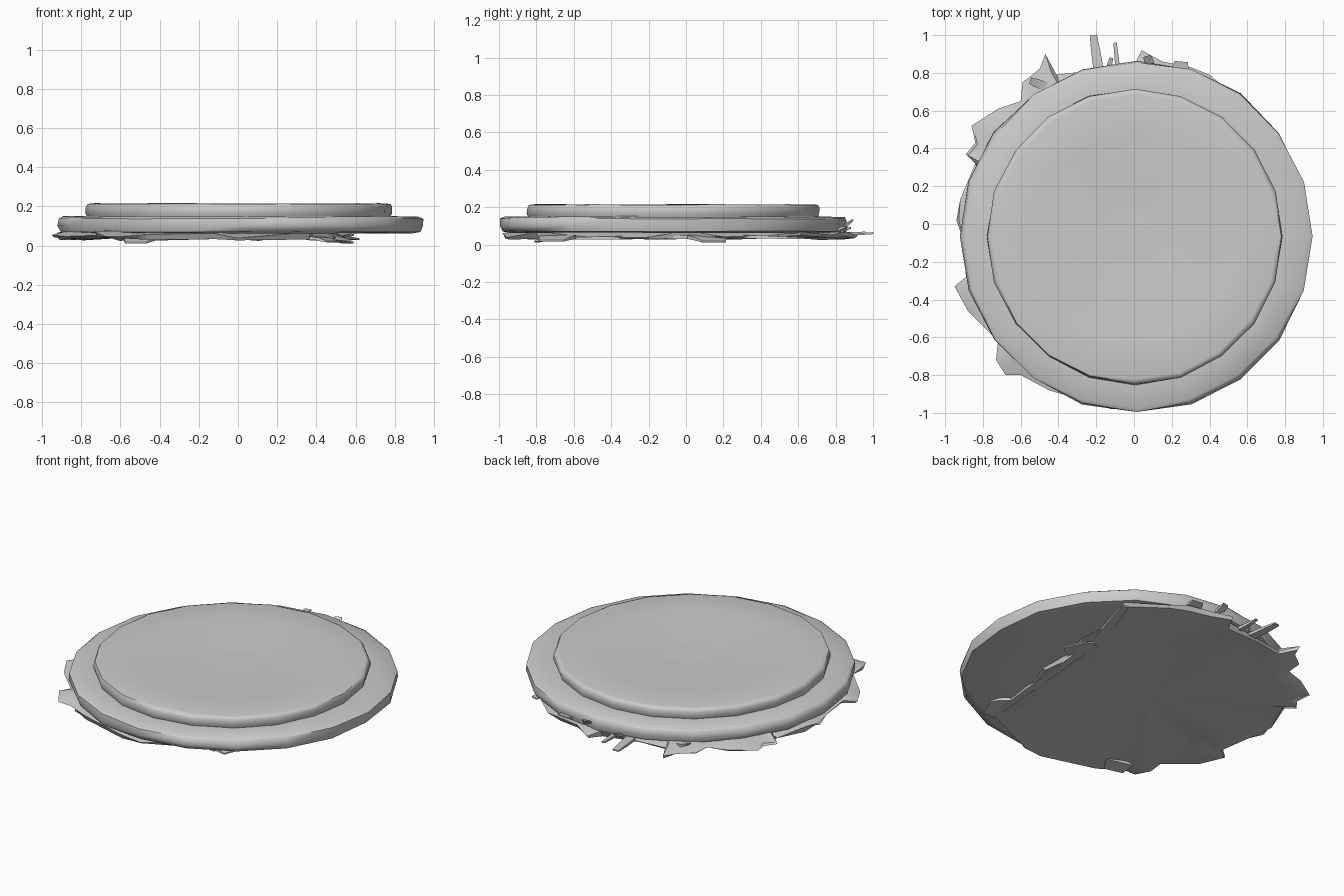
import bpy, bmesh, math, random
from mathutils import Vector

random.seed(4)
SIDES = 20
cube = bpy.data.objects.get("Cube")
if cube:
    bpy.data.objects.remove(cube, do_unlink=True)

grey = bpy.data.materials.new("plain grey")
grey.use_nodes = True
colour = (0.6, 0.6, 0.6, 1)
grey.diffuse_color = colour
grey.node_tree.nodes["Principled BSDF"].inputs["Base Color"].default_value = colour


def finish(bm, name, angle):
    """Turn a bmesh into a shaded grey object."""
    bmesh.ops.recalc_face_normals(bm, faces=bm.faces)
    mesh = bpy.data.meshes.new(name)
    bm.to_mesh(mesh)
    bm.free()
    mesh.materials.append(grey)
    obj = bpy.data.objects.new(name, mesh)
    bpy.context.collection.objects.link(obj)
    bpy.ops.object.select_all(action='DESELECT')
    obj.select_set(True)
    bpy.context.view_layer.objects.active = obj
    bpy.ops.object.shade_smooth_by_angle(angle=math.radians(angle))
    return obj


def bridge(bm, a, b):
    for i in range(len(a)):
        j = (i + 1) % len(a)
        bm.faces.new((a[i], a[j], b[j], b[i]))


def cap(bm, ring, co):
    tip = bm.verts.new(co)
    for i in range(len(ring)):
        bm.faces.new((ring[i], ring[(i + 1) % len(ring)], tip))


def disc(name, cx, cy, profile, wobble):
    """Lathe a (radius, height) profile into a slightly uneven disc."""
    bm = bmesh.new()
    rings = []
    for r, z in profile:
        ring = []
        for i in range(SIDES):
            a = math.tau * i / SIDES
            rr = r + random.uniform(-wobble, wobble)
            dz = random.uniform(-wobble, wobble) * 0.4
            ring.append(bm.verts.new((cx + rr * math.cos(a), cy + rr * math.sin(a), z + dz)))
        rings.append(ring)
    for a, b in zip(rings, rings[1:]):
        bridge(bm, a, b)
    cap(bm, rings[0], (cx, cy, profile[0][1]))
    cap(bm, rings[-1], (cx, cy, profile[-1][1]))
    return finish(bm, name, 50)


# Wide lower disc and the raised disc with a shallow central dish
disc("lower_disc", 0.015, -0.065,
     [(0.6, 0.065), (0.87, 0.062), (0.92, 0.07), (0.932, 0.1),
      (0.925, 0.138), (0.91, 0.148), (0.76, 0.15)], 0.006)
disc("raised_disc", 0.005, -0.068,
     [(0.77, 0.14), (0.782, 0.165), (0.782, 0.195), (0.772, 0.211), (0.755, 0.215),
      (0.55, 0.213), (0.48, 0.209), (0.27, 0.214), (0.2, 0.207), (0.1, 0.21)], 0.003)

# Ragged crust under the disc, outlined around its torn edge
outline = [(-.86, .52), (-.72, .61), (-.6, .65), (-.59, .75), (-.5, .82), (-.47, .9),
           (-.41, .79), (-.25, .81), (0, .84), (.04, .92), (.15, .86), (.3, .83),
           (.4, .79), (.6, .62), (.52, .4), (.55, .2), (.46, 0), (.5, -.2),
           (.4, -.5), (.37, -.8), (0, -.96), (-.12, -.98), (-.45, -.88), (-.6, -.8),
           (-.68, -.8), (-.73, -.72), (-.72, -.62), (-.88, -.46), (-.95, -.33),
           (-.89, -.28), (-.9, -.1), (-.94, .02), (-.92, .13), (-.84, .32), (-.89, .37),
           (-.84, .43)]
hub = Vector((-0.15, -0.05))
bm = bmesh.new()


def crust_ring(scale, z, jitter):
    ring = []
    for p in outline:
        q = hub.lerp(Vector(p), scale)
        ring.append(bm.verts.new((q.x, q.y, z + random.uniform(-jitter, jitter))))
    return ring


rings = [crust_ring(0.9, 0.075, 0.004), crust_ring(1.0, 0.056, 0.018),
         crust_ring(0.985, 0.038, 0.012), crust_ring(0.85, 0.035, 0.012),
         crust_ring(0.6, 0.042, 0.004), crust_ring(0.3, 0.042, 0.003)]
for a, b in zip(rings, rings[1:]):
    bridge(bm, a, b)
cap(bm, rings[0], (hub.x, hub.y, 0.075))
cap(bm, rings[-1], (hub.x, hub.y, 0.042))
finish(bm, "ragged_crust", 40)


def splinter(name, start, end, width, z, rise):
    """A thin tapering blade sticking out of the crust."""
    a, b = Vector(start), Vector(end)
    side = (b - a).orthogonal().normalized() * width / 2
    bm = bmesh.new()
    rings = []
    for p, s, h, t in ((a, 1, z, 0.01), (a.lerp(b, 0.6), 0.9, z + rise * 0.4, 0.008),
                       (b, 0.7, z + rise, 0.004)):
        rings.append([bm.verts.new((p.x + side.x * s * u, p.y + side.y * s * u, h + t * v))
                      for u, v in ((-1, -1), (1, -1), (1, 1), (-1, 1))])
    for r, q in zip(rings, rings[1:]):
        bridge(bm, r, q)
    bm.faces.new(rings[0])
    bm.faces.new(rings[-1])
    finish(bm, name, 30)


# Splinters on the back edge, then low teeth hanging below the crust
splinter("long_splinter", (-.18, .76), (-.215, 1.0), .055, .055, .005)
splinter("middle_splinter", (-.08, .76), (-.1, .96), .025, .055, .01)
splinter("short_splinter", (-.15, .76), (-.12, .88), .03, .06, .03)
splinter("curled_flake", (.1, .78), (.07, .89), .06, .07, .06)
splinter("back_flake", (.24, .76), (.25, .86), .1, .075, .02)
splinter("left_back_flake", (-.45, .72), (-.55, .76), .05, .06, .04)
splinter("front_tooth", (-.5, -.72), (-.52, -.8), .16, .035, -.02)
splinter("front_left_tooth", (.38, -.68), (.48, -.72), .2, .04, -.02)
splinter("side_tooth", (.45, .1), (.56, .15), .2, .04, -.025)

# Long torn ridge along the open edge of the crust
splinter("torn_ridge_back", (.42, .1), (.6, .64), .06, .045, -.012)
splinter("torn_ridge_front", (.46, .15), (.38, -.8), .05, .04, -.01)
